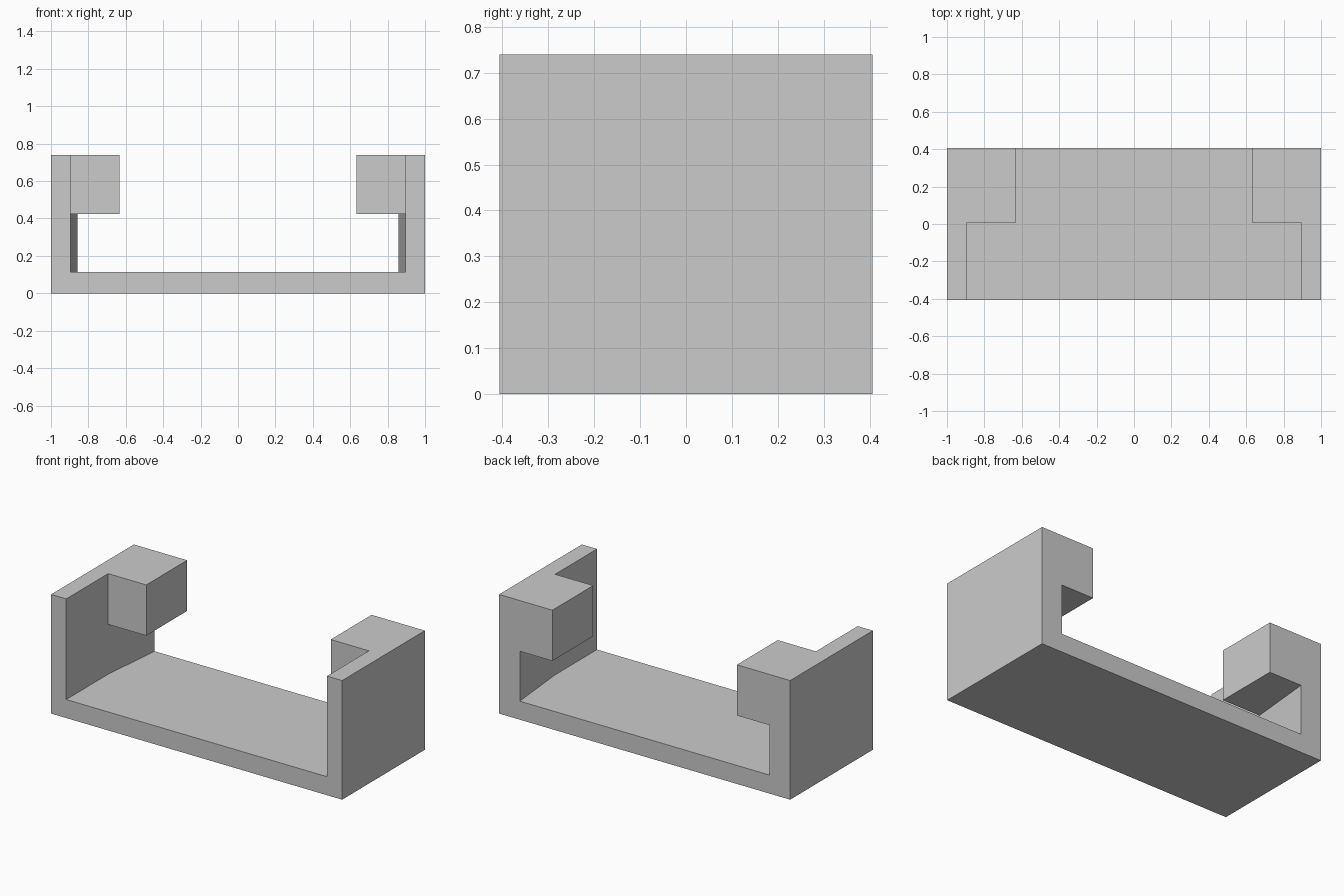
import bpy
import bmesh

cube = bpy.data.objects.get("Cube")
if cube:
    bpy.data.objects.remove(cube, do_unlink=True)

HALF_DEPTH, HEIGHT = 0.406, 0.74
FLOOR_TOP, LIP_BOTTOM = 0.115, 0.425
INNER, LIP_INNER, LIP_FRONT = 0.896, 0.634, 0.005

grey = bpy.data.materials.new("plain grey")
grey.use_nodes = True
colour = (0.6, 0.6, 0.6, 1)
grey.diffuse_color = colour
grey.node_tree.nodes["Principled BSDF"].inputs["Base Color"].default_value = colour


def prism(name, half_plan, bottom, top):
    """Extrude a plan, given as its +x half and mirrored across x = 0."""
    plan = half_plan + [(-x, y) for x, y in reversed(half_plan)]
    bm = bmesh.new()
    base = bm.faces.new([bm.verts.new((x, y, bottom)) for x, y in plan])
    raised = bmesh.ops.extrude_face_region(bm, geom=[base])["geom"]
    for v in raised:
        if isinstance(v, bmesh.types.BMVert):
            v.co.z = top
    bmesh.ops.recalc_face_normals(bm, faces=bm.faces)
    mesh = bpy.data.meshes.new(name)
    bm.to_mesh(mesh)
    bm.free()
    mesh.materials.append(grey)
    obj = bpy.data.objects.new(name, mesh)
    bpy.context.collection.objects.link(obj)
    return obj


# Solid block from which the bracket is cut
bracket = prism("bracket", [(1, -HALF_DEPTH), (1, HALF_DEPTH)], 0, HEIGHT)

# Lower channel: straight at the front, narrowing slightly towards the back
lower = prism("lower_channel_cutter",
              [(INNER, -1), (INNER, LIP_FRONT), (0.839, 0.606)],
              FLOOR_TOP, LIP_BOTTOM)

# Upper opening: steps inwards to leave the two rear lips
upper = prism("upper_opening_cutter",
              [(INNER, -1), (INNER, LIP_FRONT), (LIP_INNER, LIP_FRONT), (LIP_INNER, 1)],
              FLOOR_TOP + 0.1, 1)

bpy.context.view_layer.objects.active = bracket
for cutter in (lower, upper):
    cutter.hide_render = True
    cut = bracket.modifiers.new(cutter.name, 'BOOLEAN')
    cut.operation = 'DIFFERENCE'
    cut.solver = 'EXACT'
    cut.object = cutter
    bpy.ops.object.modifier_apply(modifier=cut.name)
    bpy.data.objects.remove(cutter, do_unlink=True)
